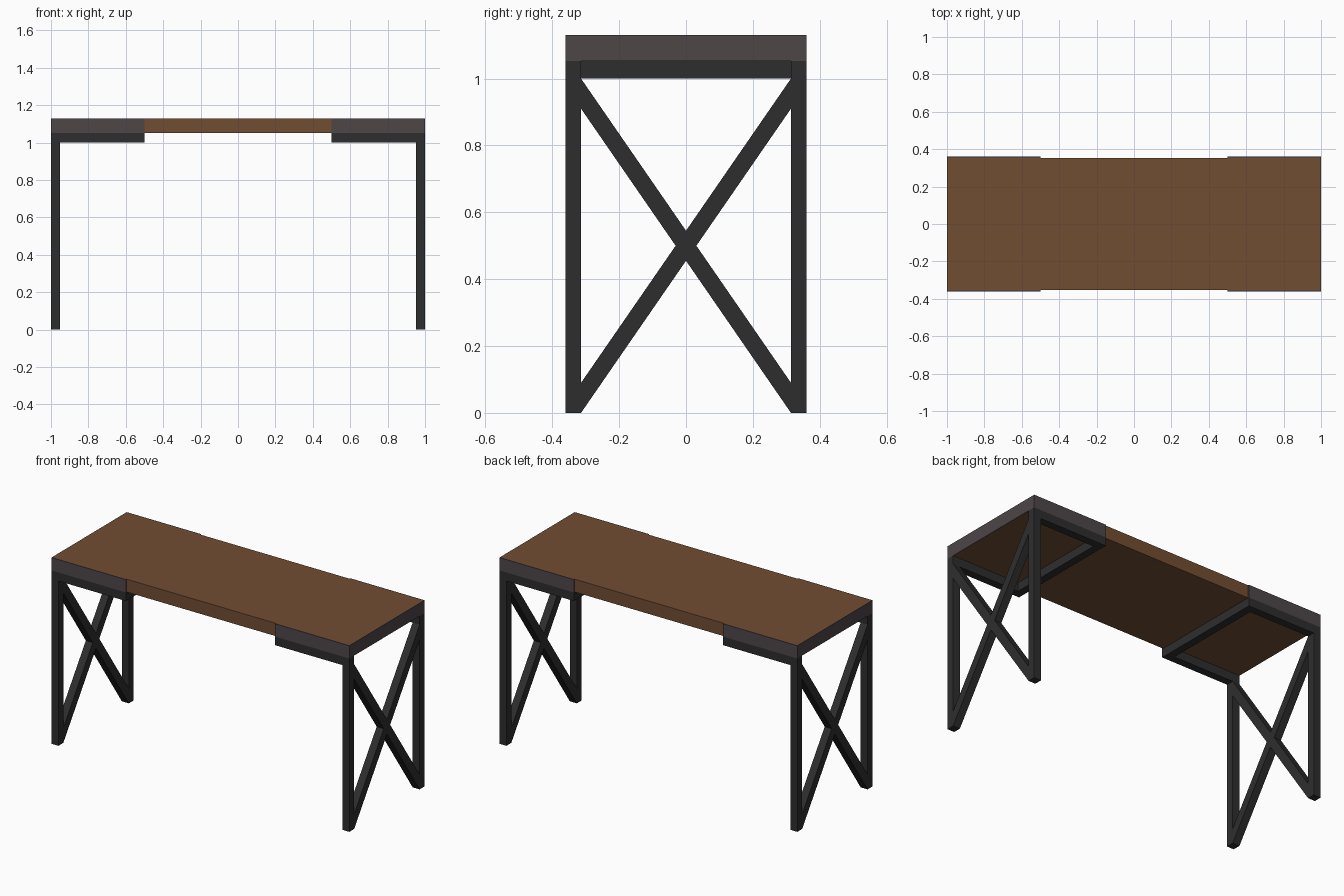
import bpy
import bmesh
from mathutils import Vector

cube = bpy.data.objects.get("Cube")
if cube:
    bpy.data.objects.remove(cube, do_unlink=True)


def material(name, color):
    mat = bpy.data.materials.new(name)
    mat.use_nodes = True
    mat.diffuse_color = (*color, 1)
    bsdf = mat.node_tree.nodes["Principled BSDF"]
    bsdf.inputs["Base Color"].default_value = (*color, 1)
    bsdf.inputs["Roughness"].default_value = 0.7
    return mat


wood = material("brown wood", (0.165, 0.075, 0.032))
steel = material("black steel", (0.027, 0.027, 0.027))
plate_metal = material("grey plate", (0.076, 0.061, 0.064))


def prism(name, outline, offset, mat):
    """Extrude a flat outline along an offset into a solid."""
    bm = bmesh.new()
    base = bm.faces.new([bm.verts.new(p) for p in outline])
    solid = bmesh.ops.extrude_face_region(bm, geom=[base], use_keep_orig=True)
    moved = [v for v in solid["geom"] if isinstance(v, bmesh.types.BMVert)]
    bmesh.ops.translate(bm, verts=moved, vec=Vector(offset))
    bmesh.ops.recalc_face_normals(bm, faces=bm.faces)
    mesh = bpy.data.meshes.new(name)
    bm.to_mesh(mesh)
    bm.free()
    mesh.materials.append(mat)
    obj = bpy.data.objects.new(name, mesh)
    bpy.context.collection.objects.link(obj)
    return obj


def flat(name, points, z0, z1, mat):
    return prism(name, [(x, y, z0) for x, y in points], (0, 0, z1 - z0), mat)


def rect(x0, x1, y0, y1):
    return [(x0, y0), (x1, y0), (x1, y1), (x0, y1)]


END, SIDE = 1.0, 0.361        # outer half length and half depth
BAR = 0.047                   # steel tube width
RAIL_Z, TOP_Z, HEIGHT = 1.0, 1.052, 1.13
INNER = 0.5                   # inner end of the brackets
SKIN = 0.007                  # bracket plate thickness

# Wooden top
edge_x, edge_y = END - SKIN / 2, SIDE - SKIN
flat("table_top", rect(-edge_x, edge_x, -edge_y, edge_y), TOP_Z, HEIGHT, wood)

for sx, end_name in ((1, "left"), (-1, "right")):
    # Corner bracket: one plate wrapped around three sides of the top
    wrap = [(INNER, -SIDE), (END, -SIDE), (END, SIDE), (INNER, SIDE),
            (INNER, edge_y), (edge_x, edge_y), (edge_x, -edge_y), (INNER, -edge_y)]
    flat(f"{end_name}_bracket", [(sx * x, y) for x, y in wrap], TOP_Z, HEIGHT, plate_metal)

    # Support frame under the top: two side rails and the inner cross rail
    leg_in = END - BAR
    y_in = SIDE - BAR
    frame = [(leg_in, -SIDE), (INNER, -SIDE), (INNER, SIDE), (leg_in, SIDE),
             (leg_in, y_in), (INNER + BAR, y_in), (INNER + BAR, -y_in), (leg_in, -y_in)]
    flat(f"{end_name}_support_frame", [(sx * x, y) for x, y in frame], RAIL_Z, TOP_Z, steel)

    for sy, side_name in ((-1, "front"), (1, "back")):
        # Legs
        leg = [(sx * x, sy * y) for x, y in rect(leg_in, END, y_in, SIDE)]
        flat(f"{end_name}_{side_name}_leg", leg, 0, TOP_Z, steel)

        # Diagonal brace rising from this leg to the opposite one
        drop = 0.09
        brace = [(sx * leg_in, sy * y, z) for y, z in
                 ((y_in, 0), (y_in, drop), (-y_in, RAIL_Z), (-y_in, RAIL_Z - drop))]
        prism(f"{end_name}_{side_name}_brace", brace, (sx * BAR, 0, 0), steel)
